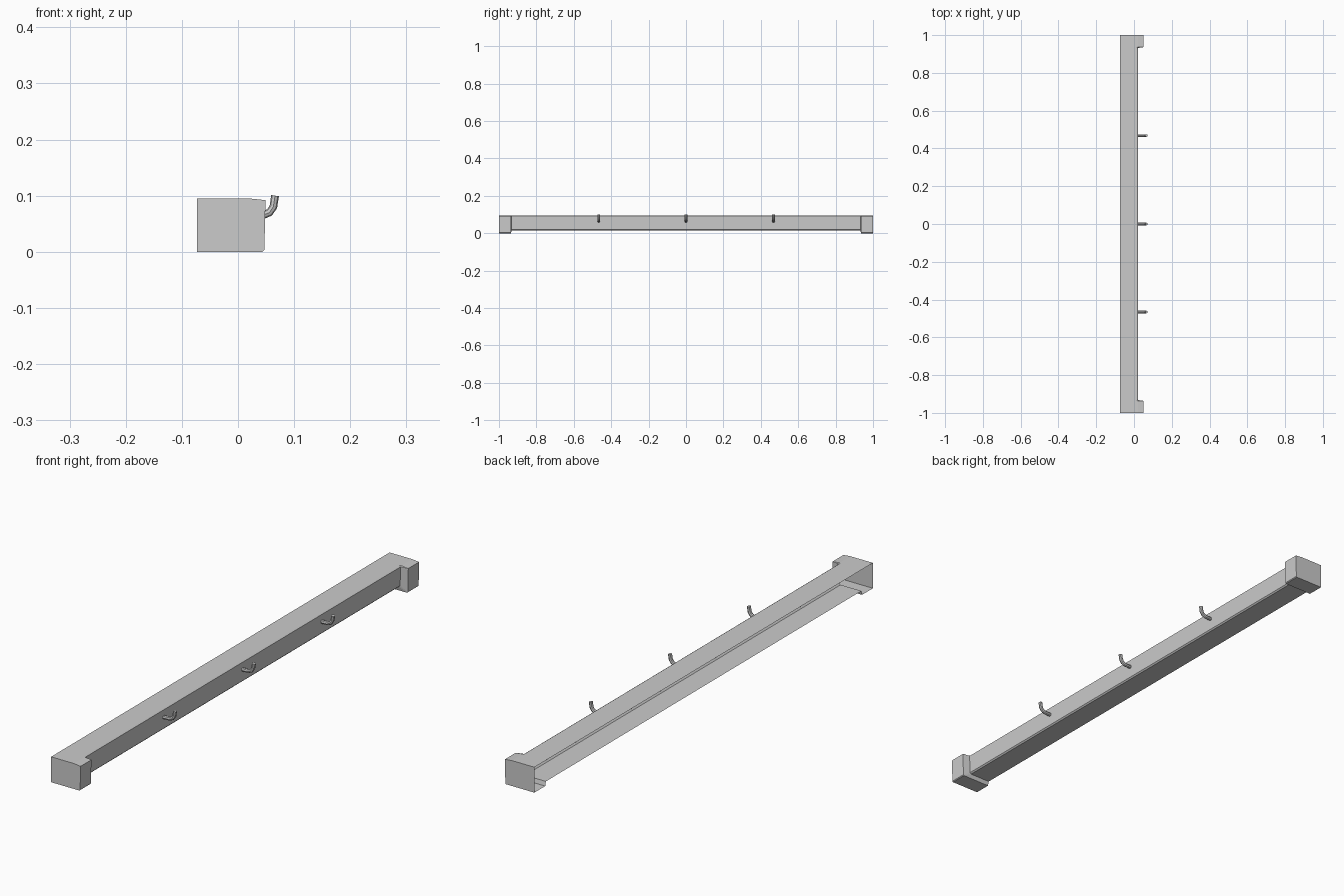
import bpy, bmesh

if "Cube" in bpy.data.objects:
    bpy.data.objects.remove(bpy.data.objects["Cube"])

# Shelf cross-sections as (x, z), from back top edge around to back bottom edge
BEAM = [(-0.073, 0.095), (0.015, 0.095), (0.020, 0.092),
        (0.018, 0.021), (0.013, 0.016), (-0.073, 0.016)]
CAP = [(-0.073, 0.095), (0.020, 0.095), (0.049, 0.092),
       (0.047, 0.003), (0.044, 0.0), (-0.073, 0.0)]
STATIONS = [(-1.0, CAP), (-0.936, CAP), (-0.932, BEAM),
            (0.932, BEAM), (0.936, CAP), (1.0, CAP)]


def make_shelf():
    """Hollow shell lofted along y, open at the back, closed at both ends."""
    bm = bmesh.new()
    rings = [[bm.verts.new((x, y, z)) for x, z in prof] for y, prof in STATIONS]
    for a, b in zip(rings, rings[1:]):
        for i in range(len(a) - 1):
            bm.faces.new((a[i], a[i + 1], b[i + 1], b[i]))
    bm.faces.new(rings[0][::-1])
    bm.faces.new(rings[-1])
    # Orient the open shell outward
    bmesh.ops.recalc_face_normals(bm, faces=bm.faces)
    top = max(bm.faces, key=lambda f: f.calc_center_median().z)
    if top.normal.z < 0:
        bmesh.ops.reverse_faces(bm, faces=bm.faces)
    mesh = bpy.data.meshes.new("mantel_shelf")
    bm.to_mesh(mesh)
    bm.free()
    bpy.context.collection.objects.link(bpy.data.objects.new("mantel_shelf", mesh))


def make_hook(y):
    """Upturned round peg on the front face."""
    path = [(0.017, 0.064), (0.044, 0.065), (0.056, 0.070),
            (0.063, 0.080), (0.066, 0.100)]
    cu = bpy.data.curves.new("stocking_hook", "CURVE")
    cu.dimensions = "3D"
    cu.bevel_depth = 0.007
    cu.bevel_resolution = 2
    cu.use_fill_caps = True
    sp = cu.splines.new("POLY")
    sp.points.add(len(path) - 1)
    for p, (x, z) in zip(sp.points, path):
        p.co = (x, y, z, 1)
    ob = bpy.data.objects.new("stocking_hook", cu)
    bpy.context.collection.objects.link(ob)
    bpy.ops.object.select_all(action="DESELECT")
    bpy.context.view_layer.objects.active = ob
    ob.select_set(True)
    bpy.ops.object.convert(target="MESH")
    bpy.ops.object.shade_smooth_by_angle()


make_shelf()
for y in (-0.466, 0.0, 0.468):
    make_hook(y)
